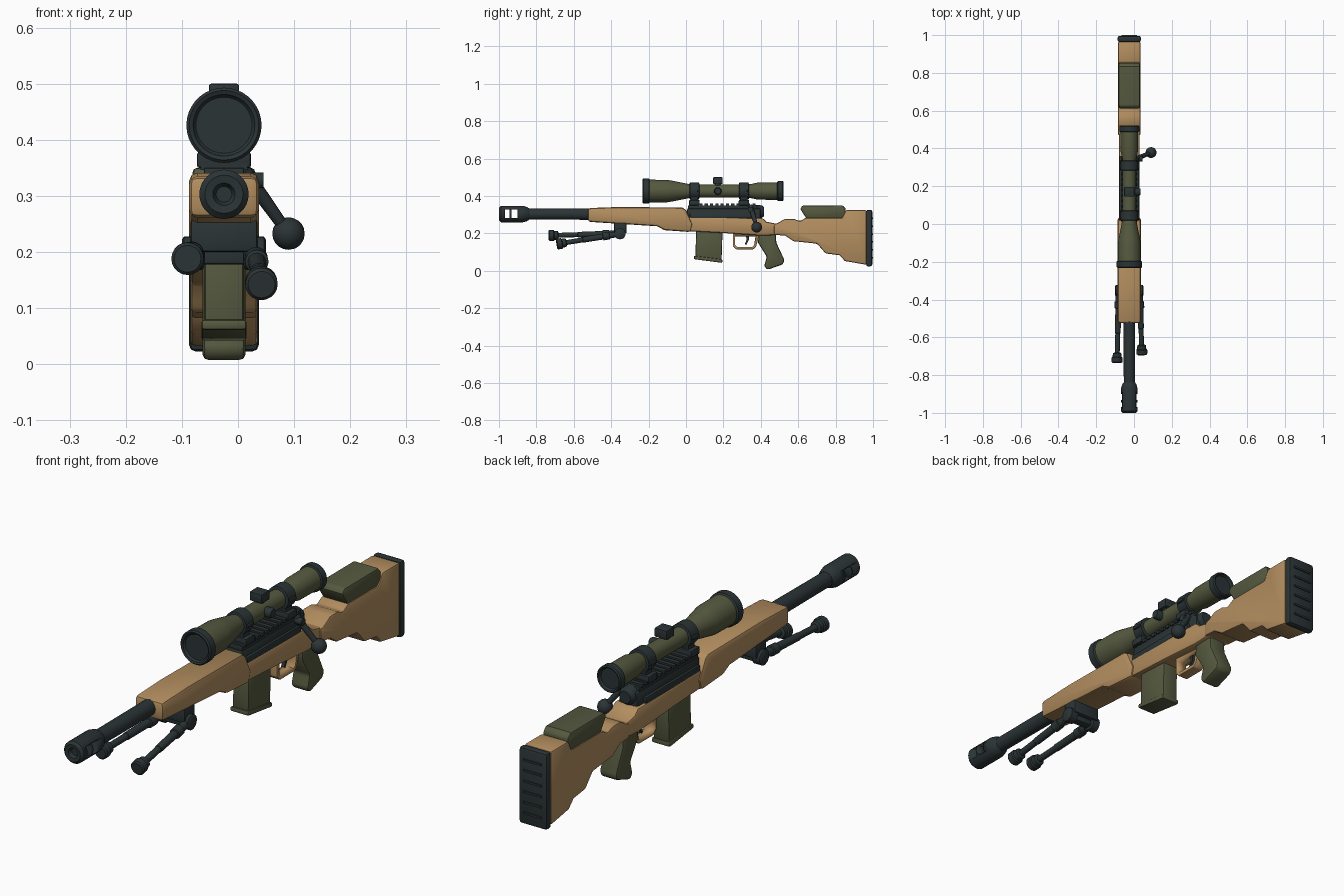
import bpy, bmesh, math
from mathutils import Vector

CX = -0.025  # centre plane of the rifle body


def material(name, rgb):
    m = bpy.data.materials.new(name)
    m.diffuse_color = (*rgb, 1)
    return m


TAN = material("tan", (0.45, 0.27, 0.115))
OLIVE = material("olive", (0.092, 0.1, 0.05))
DARK = material("gunmetal", (0.024, 0.034, 0.036))


def finish(name, bm, mat, bevel=0, seg=2):
    bmesh.ops.recalc_face_normals(bm, faces=bm.faces)
    me = bpy.data.meshes.new(name)
    bm.to_mesh(me)
    bm.free()
    me.materials.append(mat)
    ob = bpy.data.objects.new(name, me)
    bpy.context.collection.objects.link(ob)
    bpy.ops.object.select_all(action='DESELECT')
    ob.select_set(True)
    bpy.context.view_layer.objects.active = ob
    if bevel:
        b = ob.modifiers.new("bevel", 'BEVEL')
        b.width, b.segments, b.limit_method = bevel, seg, 'ANGLE'
        b.angle_limit = math.radians(40)
        bpy.ops.object.modifier_apply(modifier="bevel")
    bpy.ops.object.shade_smooth_by_angle(angle=math.radians(35))
    return ob


def prism(name, pts, half, mat, bevel=0.0, cx=CX, seg=2):
    """Side profile of (y, z) points extruded across x."""
    bm = bmesh.new()
    f = bm.faces.new([bm.verts.new((cx - half, y, z)) for y, z in pts])
    r = bmesh.ops.extrude_face_region(bm, geom=[f])
    vs = [v for v in r["geom"] if isinstance(v, bmesh.types.BMVert)]
    bmesh.ops.translate(bm, verts=vs, vec=(2 * half, 0, 0))
    return finish(name, bm, mat, bevel, seg)


def box(name, y0, y1, z0, z1, half, mat, bevel=0.0, cx=CX):
    return prism(name, [(y0, z0), (y1, z0), (y1, z1), (y0, z1)], half, mat, bevel, cx)


def lathe(name, prof, mat, origin, axis=(0, 1, 0), n=28):
    """Profile of (distance, radius) points turned around an axis."""
    bm = bmesh.new()
    rot = Vector(axis).to_track_quat('Z', 'Y')
    rings = []
    for t, r in prof:
        rings.append([bm.verts.new(Vector(origin) + rot @ Vector(
            (r * math.cos(i * math.tau / n), r * math.sin(i * math.tau / n), t))) for i in range(n)])
    for a, b in zip(rings, rings[1:]):
        for i in range(n):
            bm.faces.new((a[i], a[(i + 1) % n], b[(i + 1) % n], b[i]))
    bm.faces.new(rings[0])
    bm.faces.new(rings[-1])
    return finish(name, bm, mat)


def cut(ob, cutter):
    m = ob.modifiers.new("cut", 'BOOLEAN')
    m.operation, m.solver, m.object = 'DIFFERENCE', 'EXACT', cutter
    bpy.context.view_layer.objects.active = ob
    bpy.ops.object.modifier_apply(modifier="cut")
    bpy.data.objects.remove(cutter)


# Stock: fore-end, slimmer middle and stepped butt
prism("fore_end", [(-0.525, 0.262), (-0.155, 0.238), (-0.115, 0.217), (0.025, 0.207), (0.035, 0.25),
                   (0.022, 0.278), (0.0, 0.325), (-0.02, 0.338), (-0.36, 0.341), (-0.525, 0.335)],
      0.062, TAN, 0.014)
prism("middle_stock", [(-0.05, 0.215), (0.2, 0.202), (0.4, 0.188), (0.52, 0.192), (0.54, 0.25),
                       (0.48, 0.252), (0.43, 0.262), (0.41, 0.282), (-0.05, 0.288)], 0.054, TAN, 0.01)
prism("butt_stock", [(0.47, 0.192), (0.53, 0.188), (0.575, 0.158), (0.7, 0.145), (0.73, 0.112),
                     (0.745, 0.093), (0.82, 0.083), (0.85, 0.052), (0.965, 0.032), (0.965, 0.325),
                     (0.855, 0.325), (0.835, 0.283), (0.64, 0.283), (0.61, 0.265), (0.575, 0.278),
                     (0.53, 0.278), (0.49, 0.255), (0.47, 0.25)], 0.06, TAN, 0.009)

# Cheek rest and ribbed recoil pad
prism("cheek_rest", [(0.61, 0.332), (0.625, 0.35), (0.835, 0.35), (0.853, 0.335), (0.853, 0.302),
                     (0.83, 0.278), (0.645, 0.278)], 0.056, OLIVE, 0.008)
box("recoil_pad", 0.963, 0.996, 0.023, 0.326, 0.062, DARK, 0.011)
for i in range(6):
    z = 0.07 + i * 0.042
    box("pad_rib", 0.99, 1.0, z - 0.004, z + 0.004, 0.04, DARK)

# Barrel and vented muzzle brake
lathe("barrel", [(-0.87, 0.029), (-0.4, 0.031)], DARK, (CX, 0, 0.303))
brake = lathe("muzzle_brake", [(-0.985, 0.014), (-0.998, 0.02), (-1.0, 0.034), (-0.99, 0.044),
                               (-0.872, 0.044), (-0.85, 0.038), (-0.838, 0.03)], DARK, (CX, 0, 0.303))
for y0, y1 in ((-0.968, -0.944), (-0.932, -0.9)):
    cut(brake, box("port_cutter", y0, y1, 0.281, 0.327, 0.1, DARK))

# Receiver with toothed rail
box("receiver", 0.005, 0.4, 0.25, 0.335, 0.042, DARK, 0.012)
box("receiver_shelf", 0.02, 0.36, 0.28, 0.306, 0.052, DARK, 0.004)
box("rail", 0.01, 0.38, 0.33, 0.35, 0.036, DARK, 0.003)
for i in range(13):
    y = 0.015 + i * 0.0283
    box("rail_tooth", y, y + 0.017, 0.346, 0.359, 0.042, DARK)
lathe("bolt_shroud", [(0.36, 0.036), (0.405, 0.034), (0.418, 0.024)], DARK, (CX, 0, 0.316))

# Bolt handle and knob
a, b = Vector((0.01, 0.345, 0.345)), Vector((0.09, 0.378, 0.233))
d = b - a
lathe("bolt_handle", [(0, 0.014), (0.03, 0.013), (d.length, 0.01)], DARK, a, d, 14)
R = 0.029
lathe("bolt_knob", [(-R * math.cos(k * math.pi / 10), max(0.001, R * math.sin(k * math.pi / 10)))
                    for k in range(11)], DARK, b, d, 20)
lathe("bolt_collar", [(0.0, 0.014), (0.07, 0.014)], DARK, (CX, 0.345, 0.328), (1, 0, 0), 16)

# Scope tube, lens rings, turrets and mounts
SC = (CX, 0, 0.426)
lathe("scope_tube", [(-0.21, 0.061), (-0.1, 0.06), (-0.07, 0.055), (0.015, 0.038), (0.04, 0.035),
                     (0.31, 0.035), (0.345, 0.037), (0.385, 0.046), (0.5, 0.047)], OLIVE, SC, n=36)
lathe("objective_ring", [(-0.222, 0.05), (-0.226, 0.054), (-0.23, 0.055), (-0.233, 0.062), (-0.228, 0.067),
                         (-0.199, 0.067), (-0.194, 0.06)], DARK, SC, n=36)
lathe("eyepiece_ring", [(0.487, 0.046), (0.491, 0.053), (0.517, 0.053), (0.522, 0.049), (0.52, 0.044),
                        (0.51, 0.04)], DARK, SC, n=36)
for y in (0.045, 0.31):
    lathe("scope_ring", [(y - 0.026, 0.04), (y - 0.024, 0.046), (y + 0.024, 0.046), (y + 0.026, 0.04)],
          DARK, SC)
    box("ring_base", y - 0.028, y + 0.028, 0.35, 0.378, 0.048, DARK, 0.004)
    box("ring_post", y - 0.02, y + 0.02, 0.37, 0.41, 0.032, DARK, 0.004)
    for s in (-1, 1):
        box("ring_lug", y - 0.018, y + 0.018, 0.42, 0.432, 0.006, DARK, 0.002, CX + s * 0.047)
lathe("turret_post", [(0, 0.018), (0.045, 0.018)], DARK, (CX, 0.17, 0.426), (0, 0, 1), 20)
box("turret_cap", 0.145, 0.196, 0.464, 0.5, 0.027, DARK, 0.004)
lathe("side_turret", [(0.0, 0.018), (0.052, 0.02), (0.06, 0.016)], DARK, (CX, 0.17, 0.426), (1, 0, 0), 20)

# Magazine with base plate
prism("magazine", [(0.055, 0.24), (0.196, 0.23), (0.19, 0.05), (0.05, 0.068)], 0.035, OLIVE, 0.006)
prism("magazine_base", [(0.043, 0.08), (0.194, 0.061), (0.194, 0.042), (0.043, 0.062)], 0.04, OLIVE, 0.005)

# Pistol grip
prism("pistol_grip", [(0.39, 0.215), (0.48, 0.215), (0.483, 0.15), (0.525, 0.06), (0.52, 0.035),
                      (0.435, 0.005), (0.418, 0.025), (0.432, 0.075), (0.385, 0.15)], 0.038, OLIVE, 0.01)

# Trigger guard and trigger
guard = prism("trigger_guard", [(0.25, 0.215), (0.25, 0.133), (0.268, 0.115), (0.36, 0.115),
                                (0.375, 0.13), (0.395, 0.205)], 0.022, TAN, 0.003)
cut(guard, prism("guard_cutter", [(0.263, 0.184), (0.263, 0.139), (0.274, 0.128), (0.355, 0.128),
                                  (0.364, 0.138), (0.372, 0.184)], 0.1, TAN))
prism("trigger", [(0.318, 0.2), (0.338, 0.2), (0.336, 0.165), (0.322, 0.138), (0.315, 0.142), (0.324, 0.168)],
      0.007, DARK)

# Bipod mount, pivots and folded legs
box("bipod_mount", -0.385, -0.318, 0.2, 0.258, 0.06, DARK, 0.006)
box("bipod_yoke", -0.37, -0.335, 0.178, 0.22, 0.045, DARK, 0.006)
legs = (((-0.08, -0.34, 0.2), (-0.09, -0.735, 0.188)), ((0.03, -0.34, 0.2), (0.042, -0.692, 0.142)))
for a, b in legs:
    a, b = Vector(a), Vector(b)
    lathe("leg_pivot", [(-0.02, 0.024), (-0.016, 0.03), (0.016, 0.03), (0.02, 0.024)], DARK,
          (a.x, -0.353, 0.198), (1, 0, 0), 20)
    L = (b - a).length
    lathe("bipod_leg", [(0, 0.016), (0.07, 0.016), (0.072, 0.021), (0.105, 0.021), (0.107, 0.016),
                        (L * 0.6, 0.015), (L * 0.6 + 0.002, 0.013), (L - 0.02, 0.013)], DARK, a, b - a, 16)
    lathe("bipod_foot", [(L - 0.054, 0.016), (L - 0.05, 0.023), (L - 0.032, 0.024), (L - 0.028, 0.029),
                         (L - 0.005, 0.029), (L, 0.024)], DARK, a, b - a, 20)
